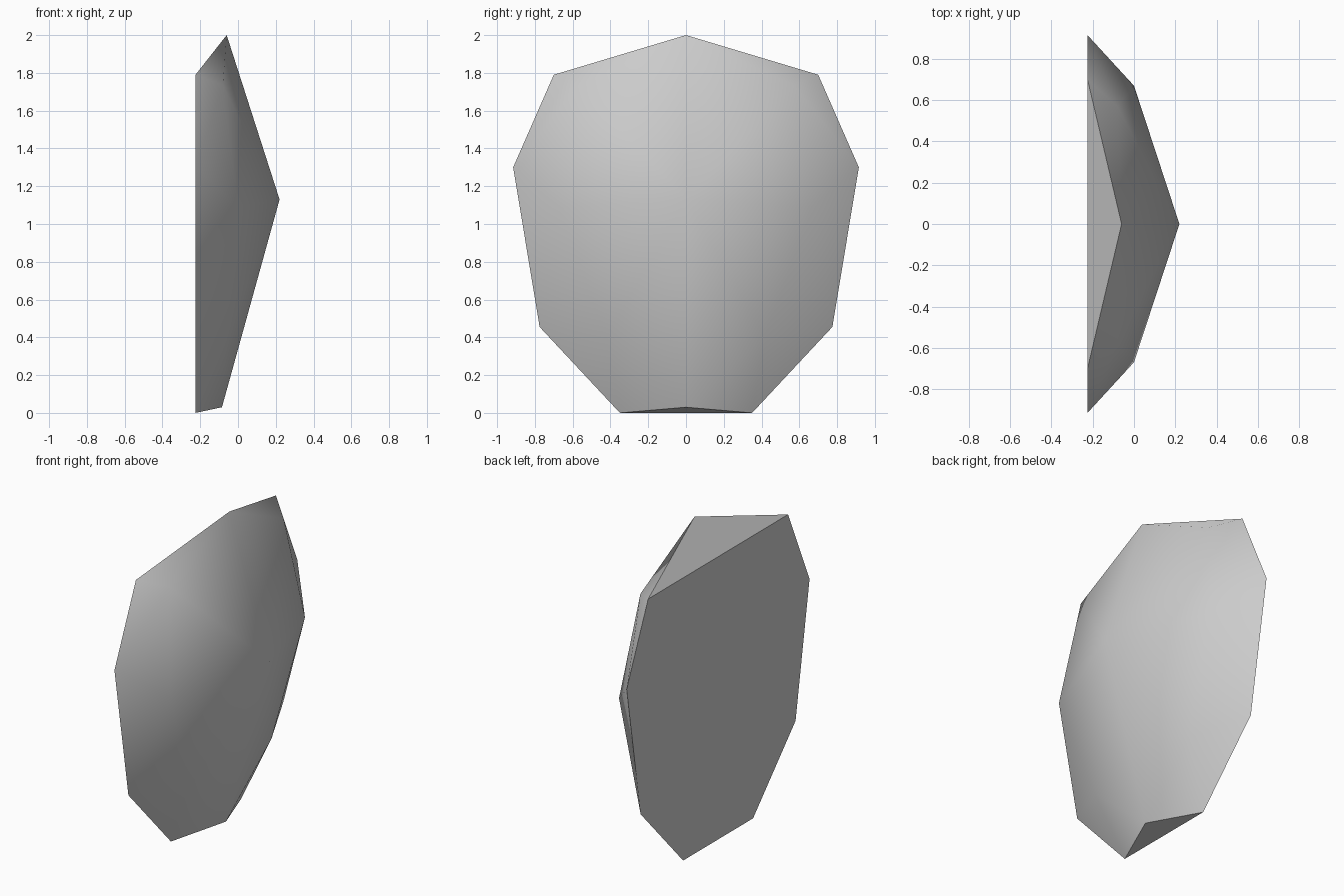
import bpy, bmesh

cube = bpy.data.objects.get("Cube")
if cube:
    bpy.data.objects.remove(cube, do_unlink=True)

# Grey stone material
stone = bpy.data.materials.new("light grey")
stone.use_nodes = True
grey = (0.6, 0.6, 0.6, 1.0)
stone.diffuse_color = grey
stone.node_tree.nodes["Principled BSDF"].inputs["Base Color"].default_value = grey

BACK = -0.225
# Points on the centre line, then points repeated on both sides
centre = {"top": (-0.06, 0, 2.0), "peak": (0.22, 0, 1.13), "bottom": (-0.085, 0, 0.03)}
side = {
    "rim_a": (BACK, 0.70, 1.79), "rim_b": (BACK, 0.915, 1.30),
    "rim_c": (BACK, 0.775, 0.455), "rim_d": (BACK, 0.35, 0.0),
    "upper": (-0.08, 0.57, 1.735), "middle": (0.0, 0.67, 1.09),
    "lower": (-0.06, 0.42, 0.40),
}
# Facets of one half of the domed front
facets = [
    "peak top upper", "peak upper middle", "peak middle lower", "peak lower bottom",
    "top rim_a upper", "upper rim_a rim_b", "upper rim_b middle", "middle rim_b rim_c",
    "middle rim_c lower", "lower rim_c rim_d", "lower rim_d bottom",
]

bm = bmesh.new()
mid = {name: bm.verts.new(co) for name, co in centre.items()}
halves = []
for s in (1, -1):
    half = dict(mid)
    half.update({n: bm.verts.new((x, s * y, z)) for n, (x, y, z) in side.items()})
    halves.append(half)
    for facet in facets:
        bm.faces.new([half[n] for n in facet.split()]).smooth = True

# Flat back, top bevel and bottom bevel
left, right = halves
rim = ["rim_a", "rim_b", "rim_c", "rim_d"]
flats = [
    [left[n] for n in rim] + [right[n] for n in reversed(rim)],
    [left["rim_a"], right["rim_a"], mid["top"]],
    [left["rim_d"], right["rim_d"], mid["bottom"]],
]
for verts in flats:
    face = bm.faces.new(verts)
    face.smooth = False
    for edge in face.edges:
        edge.smooth = False
bmesh.ops.recalc_face_normals(bm, faces=bm.faces[:])

mesh = bpy.data.meshes.new("faceted_stone")
bm.to_mesh(mesh)
bm.free()
mesh.materials.append(stone)
bpy.context.collection.objects.link(bpy.data.objects.new("faceted_stone", mesh))
